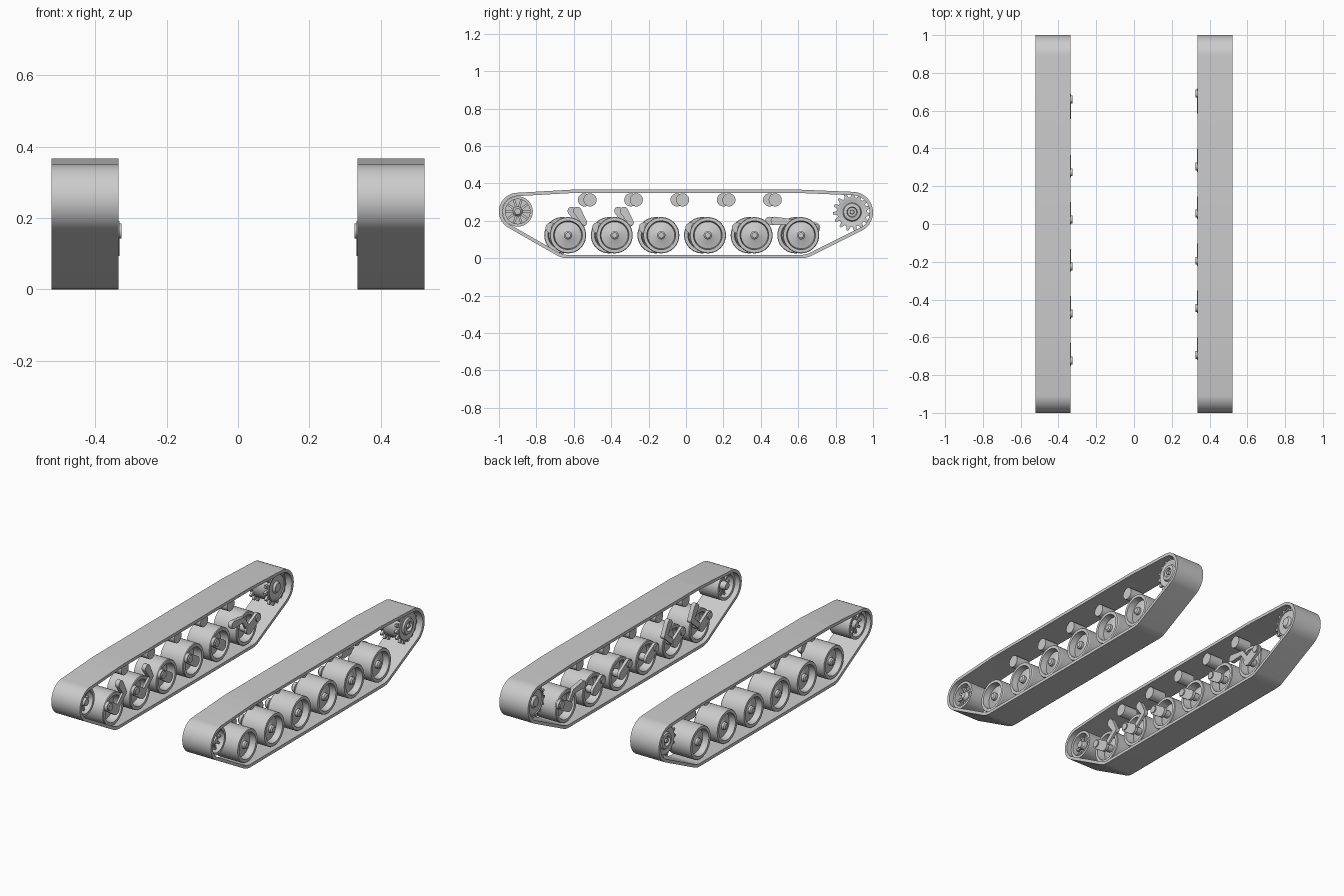
import bpy, bmesh, math
from mathutils import Vector, Matrix
from mathutils.geometry import convex_hull_2d

if "Cube" in bpy.data.objects:
    bpy.data.objects.remove(bpy.data.objects["Cube"])

grey = bpy.data.materials.new("plain_grey")
grey.use_nodes = True
grey.diffuse_color = (0.6, 0.6, 0.6, 1)
grey.node_tree.nodes["Principled BSDF"].inputs["Base Color"].default_value = (0.6, 0.6, 0.6, 1)
made = []


def finish(name, bm, side):
    """Mirror to the wanted side, fix normals and link the object."""
    bmesh.ops.remove_doubles(bm, verts=bm.verts, dist=1e-5)
    bmesh.ops.scale(bm, vec=(side, 1, 1), verts=bm.verts)
    bmesh.ops.recalc_face_normals(bm, faces=bm.faces)
    mesh = bpy.data.meshes.new(name)
    bm.to_mesh(mesh)
    bm.free()
    mesh.materials.append(grey)
    obj = bpy.data.objects.new(name, mesh)
    bpy.context.collection.objects.link(obj)
    made.append(obj)


def lathe(name, side, y, z, profile, closed=False, steps=40):
    """Spin a profile of (radius, x) about a sideways axle."""
    bm = bmesh.new()
    vs = [bm.verts.new((x, y + r, z)) for r, x in profile]
    pairs = list(zip(vs, vs[1:])) + ([(vs[-1], vs[0])] if closed else [])
    edges = [bm.edges.new(p) for p in pairs]
    bmesh.ops.spin(bm, geom=vs + edges, cent=(0, y, z), axis=(1, 0, 0),
                   angle=math.tau, steps=steps)
    finish(name, bm, side)


def cylinder(name, side, y, z, r, x0, x1):
    lathe(name, side, y, z, [(0, x0), (r, x0), (r, x1), (0, x1)], steps=28)


def prism(bm, outline, x0, x1):
    """Extrude a (y, z) outline sideways."""
    face = bm.faces.new([bm.verts.new((x0, p[0], p[1])) for p in outline])
    new = bmesh.ops.extrude_face_region(bm, geom=[face])["geom"]
    bmesh.ops.translate(bm, vec=(x1 - x0, 0, 0),
                        verts=[v for v in new if isinstance(v, bmesh.types.BMVert)])


def belt(circles, inset=0.0, steps=48):
    """Outline wrapped tightly round circles of (y, z, r), plus an inset copy."""
    outer, inner = [], []
    for y, z, r in circles:
        for i in range(steps):
            d = Vector((math.cos(math.tau * i / steps), math.sin(math.tau * i / steps)))
            outer.append(Vector((y, z)) + d * r)
            inner.append(Vector((y, z)) + d * (r - inset))
    ids = convex_hull_2d(outer)
    return [outer[i] for i in ids], [inner[i] for i in ids]


def link(name, side, circles, x0, x1):
    bm = bmesh.new()
    prism(bm, belt(circles, steps=24)[0], x0, x1)
    finish(name, bm, side)


def track_band(name, side):
    outer, inner = belt([(-0.9, 0.25, 0.1), (-0.631, 0.123, 0.123), (0.615, 0.123, 0.123),
                         (0.89, 0.245, 0.11), (0.6, 0.267, 0.1), (-0.6, 0.267, 0.1)],
                        inset=0.018, steps=64)
    bm = bmesh.new()
    rings = [[bm.verts.new((x, p[0], p[1])) for p in loop]
             for loop, x in ((outer, 0.335), (outer, 0.5225), (inner, 0.5225), (inner, 0.335))]
    n = len(outer)
    for k in range(4):
        a, b = rings[k], rings[(k + 1) % 4]
        for i in range(n):
            j = (i + 1) % n
            bm.faces.new((a[i], a[j], b[j], b[i]))
    finish(name, bm, side)


def road_wheel(name, side, y, z):
    lathe(name, side, y, z, [
        (0, 0.385), (0.03, 0.385), (0.071, 0.4), (0.077, 0.352), (0.094, 0.352),
        (0.097, 0.356), (0.097, 0.5), (0.094, 0.505), (0.077, 0.505), (0.072, 0.468),
        (0.03, 0.478), (0.022, 0.482), (0.022, 0.496), (0.014, 0.502), (0, 0.502)])


def idler(name, side, y, z):
    lathe(name + "_rim", side, y, z,
          [(0.066, 0.365), (0.081, 0.365), (0.081, 0.495), (0.066, 0.495)], closed=True)
    lathe(name + "_hub", side, y, z,
          [(0, 0.36), (0.02, 0.36), (0.026, 0.39), (0.026, 0.475), (0.016, 0.49), (0, 0.49)])
    cylinder(name + "_web", side, y, z, 0.07, 0.42, 0.435)
    bm = bmesh.new()
    for i in range(10):
        a = math.tau * i / 10
        u, v = Vector((math.cos(a), math.sin(a))), Vector((-math.sin(a), math.cos(a)))
        c = Vector((y, z))
        prism(bm, [c + u * 0.02 + v * 0.007, c + u * 0.02 - v * 0.007,
                   c + u * 0.07 - v * 0.005, c + u * 0.07 + v * 0.005], 0.39, 0.472)
    finish(name + "_spokes", bm, side)


def sprocket(name, side, y, z, teeth=15):
    # toothed rings
    bm = bmesh.new()
    outline = []
    for i in range(teeth):
        for f, r in ((0, 0.08), (0.3, 0.08), (0.52, 0.102), (0.78, 0.102)):
            a = math.tau * (i + f) / teeth
            outline.append((y + r * math.cos(a), z + r * math.sin(a)))
    for x in (0.372, 0.47):
        prism(bm, outline, x, x + 0.014)
    finish(name + "_teeth", bm, side)
    # drum with stepped hub
    lathe(name + "_drum", side, y, z, [
        (0, 0.36), (0.025, 0.36), (0.045, 0.385), (0.068, 0.39), (0.072, 0.366),
        (0.08, 0.366), (0.08, 0.49), (0.066, 0.49), (0.06, 0.487), (0.05, 0.487),
        (0.045, 0.497), (0.028, 0.5), (0.024, 0.485), (0.012, 0.485), (0.01, 0.5), (0, 0.5)])


wheel_z, pivot_z = 0.123, 0.163
for side, label, shift in ((1, "left", 0.0), (-1, "right", -0.03)):
    track_band(label + "_track_band", side)
    idler(label + "_idler", side, -0.9, 0.25)
    sprocket(label + "_sprocket", side, 0.888, 0.247)
    # return rollers
    for i in range(5):
        cylinder(f"{label}_return_roller_{i + 1}", side, -0.513 + 0.2475 * i + shift, 0.312,
                 0.035, 0.36, 0.45)
    # road wheels with swing arms, the last arm facing the other way
    for i in range(6):
        y = -0.631 + 0.2492 * i + shift
        tag = f"{label}_{i + 1}"
        py = y + (0.075 if i == 5 else -0.062)
        road_wheel(tag + "_road_wheel", side, y, wheel_z)
        cylinder(tag + "_axle", side, y, wheel_z, 0.022, 0.34, 0.39)
        link(tag + "_swing_arm", side,
             [(y, wheel_z, 0.03), (py, pivot_z, 0.028)], 0.333, 0.35)
        cylinder(tag + "_arm_pivot", side, py, pivot_z, 0.021, 0.326, 0.36)
        # dampers on the end wheels
        if i < 2:
            link(tag + "_damper", side,
                 [(y + 0.05, 0.253, 0.022), (y + 0.088, 0.19, 0.015)], 0.337, 0.362)
            link(tag + "_damper_rod", side,
                 [(y + 0.088, 0.19, 0.015), (y + 0.01, wheel_z, 0.015)], 0.337, 0.35)
        elif i == 5:
            link(tag + "_damper", side,
                 [(y - 0.14, 0.2, 0.022), (y - 0.05, 0.195, 0.014)], 0.337, 0.362)
            link(tag + "_damper_rod", side,
                 [(y - 0.05, 0.195, 0.014), (y, wheel_z, 0.015)], 0.337, 0.35)

# smooth shading with sharp edges kept
bpy.ops.object.select_all(action='DESELECT')
for obj in made:
    obj.select_set(True)
bpy.context.view_layer.objects.active = made[0]
bpy.ops.object.shade_smooth_by_angle(angle=math.radians(30))
